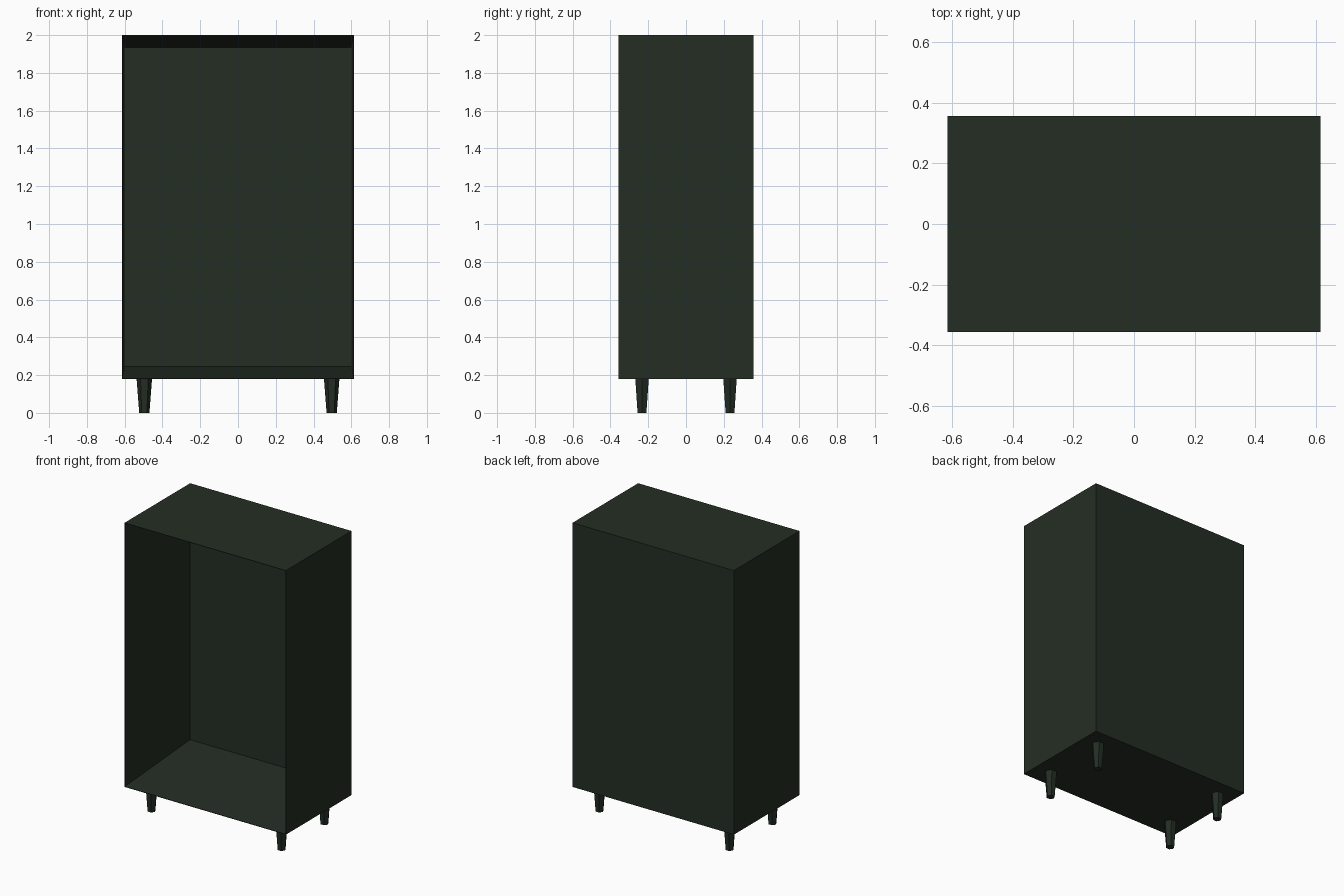
import bpy, bmesh, math

if "Cube" in bpy.data.objects:
    bpy.data.objects.remove(bpy.data.objects["Cube"])

green = bpy.data.materials.new("very dark green")
green.diffuse_color = (0.0176, 0.0265, 0.0176, 1)
green.use_nodes = True
green.node_tree.nodes["Principled BSDF"].inputs["Base Color"].default_value = green.diffuse_color


def finish(name, bm):
    bmesh.ops.recalc_face_normals(bm, faces=bm.faces)
    mesh = bpy.data.meshes.new(name)
    bm.to_mesh(mesh)
    bm.free()
    mesh.materials.append(green)
    obj = bpy.data.objects.new(name, mesh)
    bpy.context.collection.objects.link(obj)
    return obj


# Cabinet shell: rectangular rings from outer back, round the thin front rim,
# then narrowing to the inner back panel
rings = [  # y, half width, bottom, top
    (0.357, 0.615, 0.18, 2.0),
    (-0.357, 0.615, 0.18, 2.0),
    (-0.357, 0.613, 0.183, 1.997),
    (0.335, 0.6, 0.245, 1.935),
]
bm = bmesh.new()
loops = [[bm.verts.new(p) for p in ((-w, y, b), (w, y, b), (w, y, t), (-w, y, t))]
         for y, w, b, t in rings]
for a, b in zip(loops, loops[1:]):
    for i in range(4):
        j = (i + 1) % 4
        bm.faces.new((a[i], a[j], b[j], b[i]))
bm.faces.new(loops[0])
bm.faces.new(loops[-1])
finish("cabinet_shell", bm)

# Four tapered six-sided legs
for ys, depth in ((-1, "front"), (1, "back")):
    for xs, side in ((-1, "left"), (1, "right")):
        bm = bmesh.new()
        low, high = [[bm.verts.new((r * math.cos(k * math.pi / 3),
                                    r * math.sin(k * math.pi / 3), z))
                      for k in range(6)] for r, z in ((0.027, 0), (0.041, 0.181))]
        for i in range(6):
            j = (i + 1) % 6
            bm.faces.new((low[i], low[j], high[j], high[i]))
        bm.faces.new(low)
        bm.faces.new(high)
        leg = finish(f"{depth}_{side}_leg", bm)
        leg.location = (xs * 0.496, ys * 0.233, 0)
